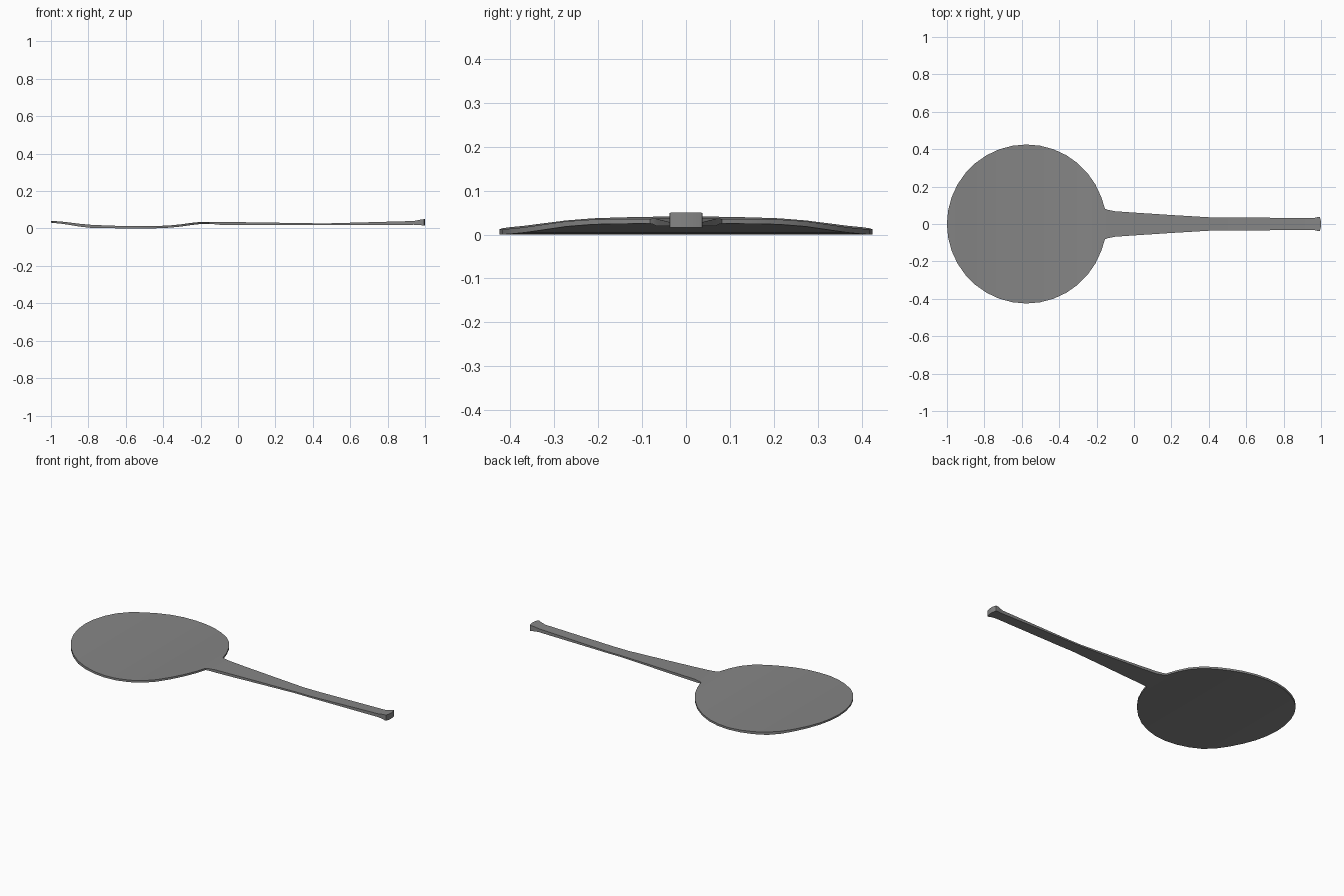
import bpy, bmesh, math

if "Cube" in bpy.data.objects:
    bpy.data.objects.remove(bpy.data.objects["Cube"])

# Side profile: x, underside z, top z
PROFILE = [(-1, .031, .041), (-.93, .024, .036), (-.87, .014, .028),
           (-.81, .004, .021), (-.7, .002, .016), (-.58, 0, .012), (-.46, 0, .012),
           (-.33, .006, .018), (-.27, .016, .028), (-.2, .024, .035), (-.15, .025, .036),
           (-.09, .019, .036), (0, .019, .034), (.4, .019, .028), (.5, .019, .028),
           (.94, .020, .040), (.985, .017, .049), (1, .016, .050)]
# Handle plan: x, half width
HANDLE = [(-.155, .082), (-.14, .076), (-.10, .068), (0, .061), (.2, .048), (.4, .036),
          (.5, .036), (.94, .031), (.965, .033), (.985, .038), (.994, .037), (1, .012)]


def heights(x):
    for (x0, b0, t0), (x1, b1, t1) in zip(PROFILE, PROFILE[1:]):
        if x <= x1:
            f = max(0, (x - x0) / (x1 - x0))
            return b0 + (b1 - b0) * f, t0 + (t1 - t0) * f
    return PROFILE[-1][1:]


# Round blade stations followed by handle stations
R, CX = .425, -.575
stations = [(CX - R * math.cos(math.radians(a)), max(.004, R * math.sin(math.radians(a))))
            for a in range(0, 165, 10)]
stations += HANDLE

# Bent, solid blade and handle lofted from rectangular sections
bm = bmesh.new()
rings = []
for x, w in stations:
    b, t = heights(x)
    rings.append([bm.verts.new(p) for p in ((x, -w, b), (x, w, b), (x, w, t), (x, -w, t))])
for r, s in zip(rings, rings[1:]):
    for i in range(4):
        j = (i + 1) % 4
        bm.faces.new((r[i], r[j], s[j], s[i]))
bm.faces.new(rings[0])
bm.faces.new(rings[-1])
bmesh.ops.recalc_face_normals(bm, faces=bm.faces)
mesh = bpy.data.meshes.new("paddle")
bm.to_mesh(mesh)
bm.free()
paddle = bpy.data.objects.new("paddle", mesh)
bpy.context.collection.objects.link(paddle)

# Dark grey finish
dark = bpy.data.materials.new("dark_grey")
dark.diffuse_color = (.235, .235, .235, 1)
dark.use_nodes = True
dark.node_tree.nodes["Principled BSDF"].inputs["Base Color"].default_value = dark.diffuse_color
mesh.materials.append(dark)

bpy.context.view_layer.objects.active = paddle
paddle.select_set(True)
bpy.ops.object.shade_smooth_by_angle(angle=math.radians(25))
